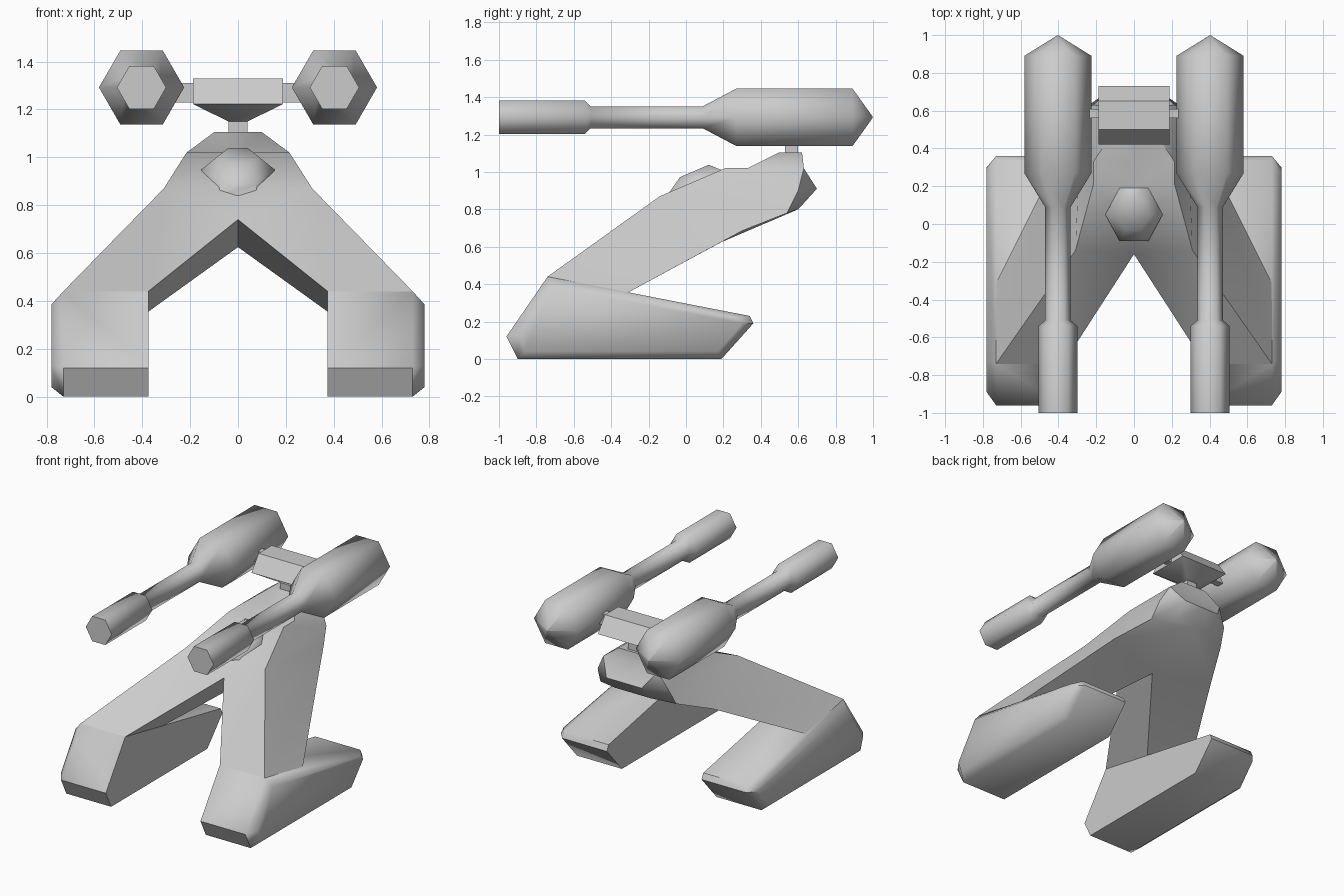
import bpy, bmesh, math
from mathutils import Vector

if "Cube" in bpy.data.objects:
    bpy.data.objects.remove(bpy.data.objects["Cube"])

grey = bpy.data.materials.new("light_grey")
grey.diffuse_color = (0.6, 0.6, 0.6, 1)
grey.use_nodes = True
grey.node_tree.nodes["Principled BSDF"].inputs["Base Color"].default_value = grey.diffuse_color


def make(name, verts, faces, mirror=False, smooth=35):
    """Mesh object from points and faces, optionally joined with its x mirror."""
    bm = bmesh.new()
    for s in ((1, -1) if mirror else (1,)):
        vs = [bm.verts.new((s * x, y, z)) for x, y, z in verts]
        for f in faces:
            bm.faces.new([vs[i] for i in f])
    bmesh.ops.remove_doubles(bm, verts=bm.verts, dist=1e-4)
    bmesh.ops.recalc_face_normals(bm, faces=bm.faces)
    me = bpy.data.meshes.new(name)
    bm.to_mesh(me)
    bm.free()
    me.materials.append(grey)
    ob = bpy.data.objects.new(name, me)
    bpy.context.collection.objects.link(ob)
    bpy.ops.object.select_all(action='DESELECT')
    bpy.context.view_layer.objects.active = ob
    ob.select_set(True)
    bpy.ops.object.shade_smooth_by_angle(angle=math.radians(smooth))
    return ob


def loft(name, rings, smooth=35):
    """Closed skin through rings of equal point count."""
    n = len(rings[0])
    verts = [p for r in rings for p in r]
    faces = [tuple(range(n)), tuple(range(len(verts) - n, len(verts)))]
    for k in range(len(rings) - 1):
        for i in range(n):
            j = (i + 1) % n
            faces.append((k * n + i, k * n + j, k * n + n + j, k * n + n + i))
    return make(name, verts, faces, smooth=smooth)


def rect(hx, y0, y1, z):
    return [(-hx, y0, z), (hx, y0, z), (hx, y1, z), (-hx, y1, z)]


# Arched body with two forward legs and the raised mount at the back
body_points = [
    (.375, -.74, .44), (.73, -.74, .44), (.73, -.31, .355), (.375, -.31, .355),
    (0, -.16, .74), (.31, -.14, .87), (.425, .30, .685), (0, .19, .625),
    (0, -.06, .88), (0, .21, 1.02), (.215, .21, 1.02), (0, .33, 1.02),
    (.215, .33, 1.02), (0, .50, 1.105), (.10, .50, 1.105), (0, .62, 1.105),
    (.10, .62, 1.105), (0, .63, 1.02), (.215, .63, 1.02), (0, .70, .91),
    (.14, .70, .91), (.28, .60, .90), (0, .60, .80), (.14, .60, .80),
    (.30, .54, .78)]
body_faces = [
    (0, 1, 5, 4), (1, 2, 6, 5), (2, 3, 7, 6), (3, 0, 4, 7),      # leg
    (4, 5, 8), (8, 5, 10, 9), (9, 10, 12, 11),                   # deck
    (11, 12, 14, 13), (13, 14, 16, 15), (15, 16, 18, 17), (12, 18, 16, 14),
    (17, 18, 20, 19), (18, 21, 20), (19, 20, 23, 22), (20, 21, 24, 23),
    (5, 6, 24, 21), (5, 21, 18, 12, 10), (7, 22, 23, 24, 6)]     # side, belly
make("body", body_points, body_faces, mirror=True, smooth=40)

# Feet: wedge profile with a bevelled outer side
foot = [(-.96, .12), (-.74, .44), (.34, .23), (.36, .19), (.19, 0), (-.90, 0)]
foot_outer = [(-.89, .13), (-.72, .385), (.27, .22), (.30, .19), (.17, .04), (-.86, .04)]
for side, s in (("right", 1), ("left", -1)):
    loft(side + "_foot", [[(s * x, y, z) for y, z in prof] for x, prof in
                          ((.375, foot), (.73, foot), (.78, foot_outer))], 50)

    # Hexagonal guns with a thin barrel, muzzle and rounded breech
    rings = []
    for y, r in ((-1, .103), (-.54, .103), (-.51, .068), (.09, .068),
                 (.27, .178), (.89, .178), (.998, .004)):
        rings.append([(s * .403 + r * math.cos(i * math.pi / 3), y,
                       1.292 + r * math.sin(i * math.pi / 3)) for i in range(6)])
    loft(side + "_gun", rings, 65)

# Sensor dome lying on the sloped deck
tilt = .43
dome = []
for k, h in ((1, -.05), (1, 0), (.55, .055)):
    dome.append([(.152 * k * math.cos(i * math.pi / 3),
                  .05 + .14 * k * math.sin(i * math.pi / 3) / math.sin(math.pi / 3) - .1 * max(h, 0),
                  .95 + h + tilt * .14 * k * math.sin(i * math.pi / 3) / math.sin(math.pi / 3))
                 for i in range(6)])
loft("sensor_dome", dome, 60)

# Pivot post, cradle and axle between the guns
loft("pivot_post", [rect(.04, .53, .60, 1.08), rect(.04, .53, .60, 1.17)])
loft("gun_cradle", [rect(.04, .53, .60, 1.15), rect(.187, .42, .73, 1.222),
                    rect(.187, .50, .65, 1.33)], 50)
loft("gun_axle", [rect(.28, .56, .61, 1.23), rect(.28, .56, .61, 1.31)])
